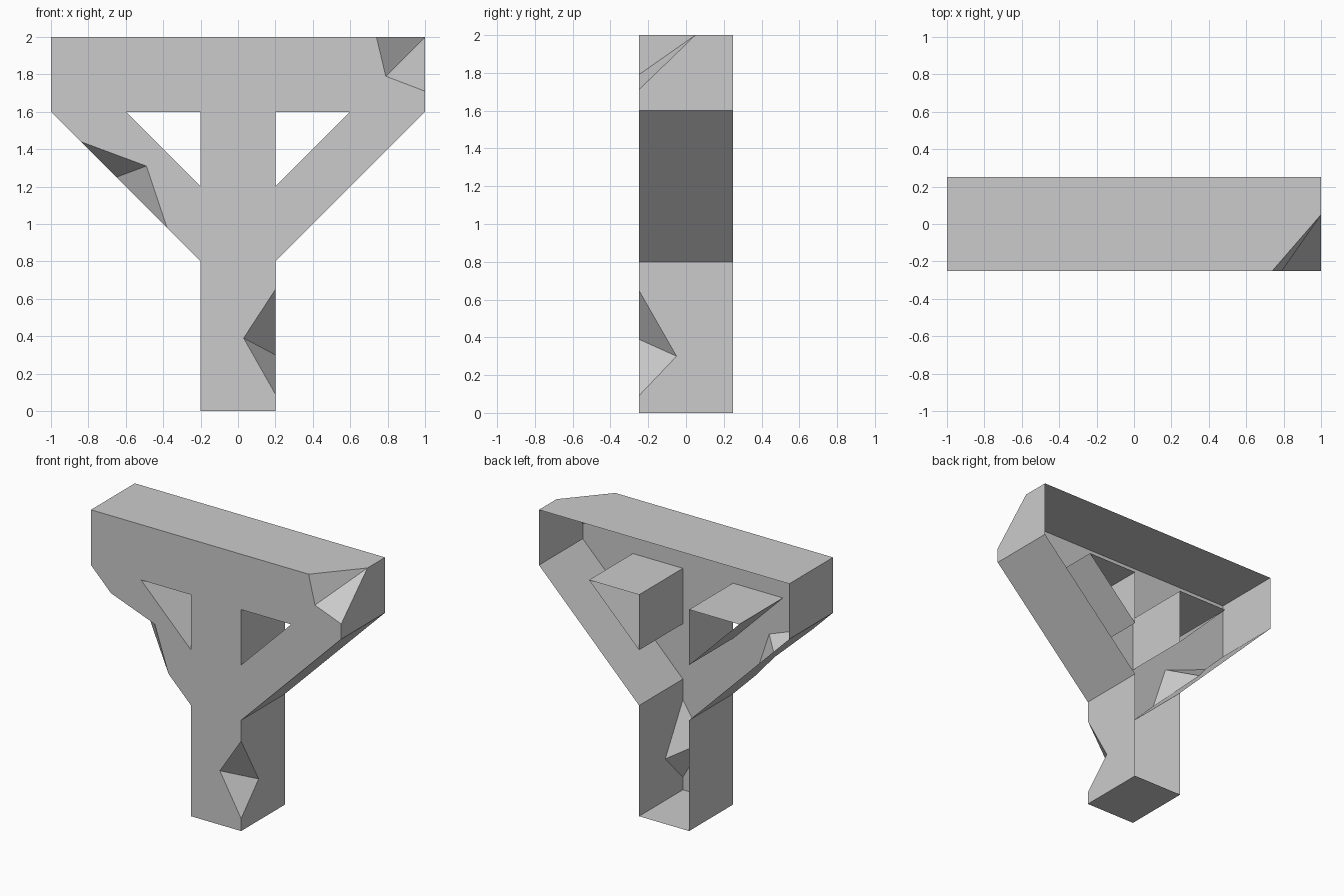
import bpy
import bmesh

cube = bpy.data.objects.get("Cube")
if cube:
    bpy.data.objects.remove(cube, do_unlink=True)

FRONT, BACK = -0.25, 0.25

stone = bpy.data.materials.new("light_grey_stone")
stone.use_nodes = True
grey = (0.6, 0.6, 0.6, 1.0)
stone.diffuse_color = grey
stone.node_tree.nodes["Principled BSDF"].inputs["Base Color"].default_value = grey

bm = bmesh.new()


def face(points):
    return bm.faces.new([bm.verts.new(p) for p in points])


def front(*points):
    return [(x, FRONT, z) for x, z in points]


def wall(path):
    """Side wall from a path near the front to the open back."""
    first, last = path[0], path[-1]
    face(path + [(last[0], BACK, last[2]), (first[0], BACK, first[2])])


def chip(start, inner, end, deep):
    """Two facets of a broken edge, meeting along a ridge."""
    a, b, c = front(start, inner, end)
    face([a, b, deep])
    face([b, c, deep])


# Broken spots: edge start, point on the front, edge end, deepest point on the side
corner_chip = ((0.74, 2), (0.79, 1.79), (1, 1.71), (1, 0.05, 2))
leg_chip = ((0.2, 0.65), (0.03, 0.39), (0.2, 0.09), (0.2, -0.05, 0.3))
brace_chip = ((-0.38, 0.98), (-0.49, 1.31), (-0.84, 1.44), (-0.65, -0.085, 1.25))
for c in (corner_chip, leg_chip, brace_chip):
    chip(*c)

# Outer walls, clockwise from the top
top_left, top_right = (-1, 2), (1, 2)
arm_r, arm_l = (1, 1.6), (-1, 1.6)
neck_r, neck_l = (0.2, 0.8), (-0.2, 0.8)
foot_r, foot_l = (0.2, 0), (-0.2, 0)
wall(front(top_left, corner_chip[0]) + [corner_chip[3]])
wall([corner_chip[3]] + front(corner_chip[2], arm_r))
wall(front(arm_r, neck_r))
wall(front(neck_r, leg_chip[0]) + [leg_chip[3]] + front(leg_chip[2], foot_r))
wall(front(foot_r, foot_l))
wall(front(foot_l, neck_l))
wall(front(neck_l, brace_chip[0]) + [brace_chip[3]] + front(brace_chip[2], arm_l))
wall(front(arm_l, top_left))

# Triangular openings, mirrored, each with its own walls
holes = [[(s * 0.2, 1.6), (s * 0.6, 1.6), (s * 0.2, 1.2)] for s in (-1, 1)]
for hole in holes:
    for i in range(3):
        wall(front(hole[i - 1], hole[i]))

# Front face around the openings
outline = [top_left, *corner_chip[:3], arm_r, neck_r, *leg_chip[:3],
           foot_r, foot_l, neck_l, *brace_chip[:3], arm_l]
edges = []
for loop in [outline] + holes:
    verts = [bm.verts.new(p) for p in front(*loop)]
    edges += [bm.edges.new((verts[i - 1], verts[i])) for i in range(len(verts))]
bmesh.ops.triangle_fill(bm, edges=edges, use_beauty=True, normal=(0, -1, 0))

# Weld the shell and point its faces outward
bmesh.ops.remove_doubles(bm, verts=bm.verts, dist=0.0005)
bmesh.ops.recalc_face_normals(bm, faces=bm.faces)
bm.normal_update()
front_face = next(f for f in bm.faces if abs(f.normal.y) > 0.99)
if front_face.normal.y > 0:
    bmesh.ops.reverse_faces(bm, faces=bm.faces)

mesh = bpy.data.meshes.new("braced_beam_post")
bm.to_mesh(mesh)
bm.free()
mesh.materials.append(stone)
post = bpy.data.objects.new("braced_beam_post", mesh)
bpy.context.collection.objects.link(post)
